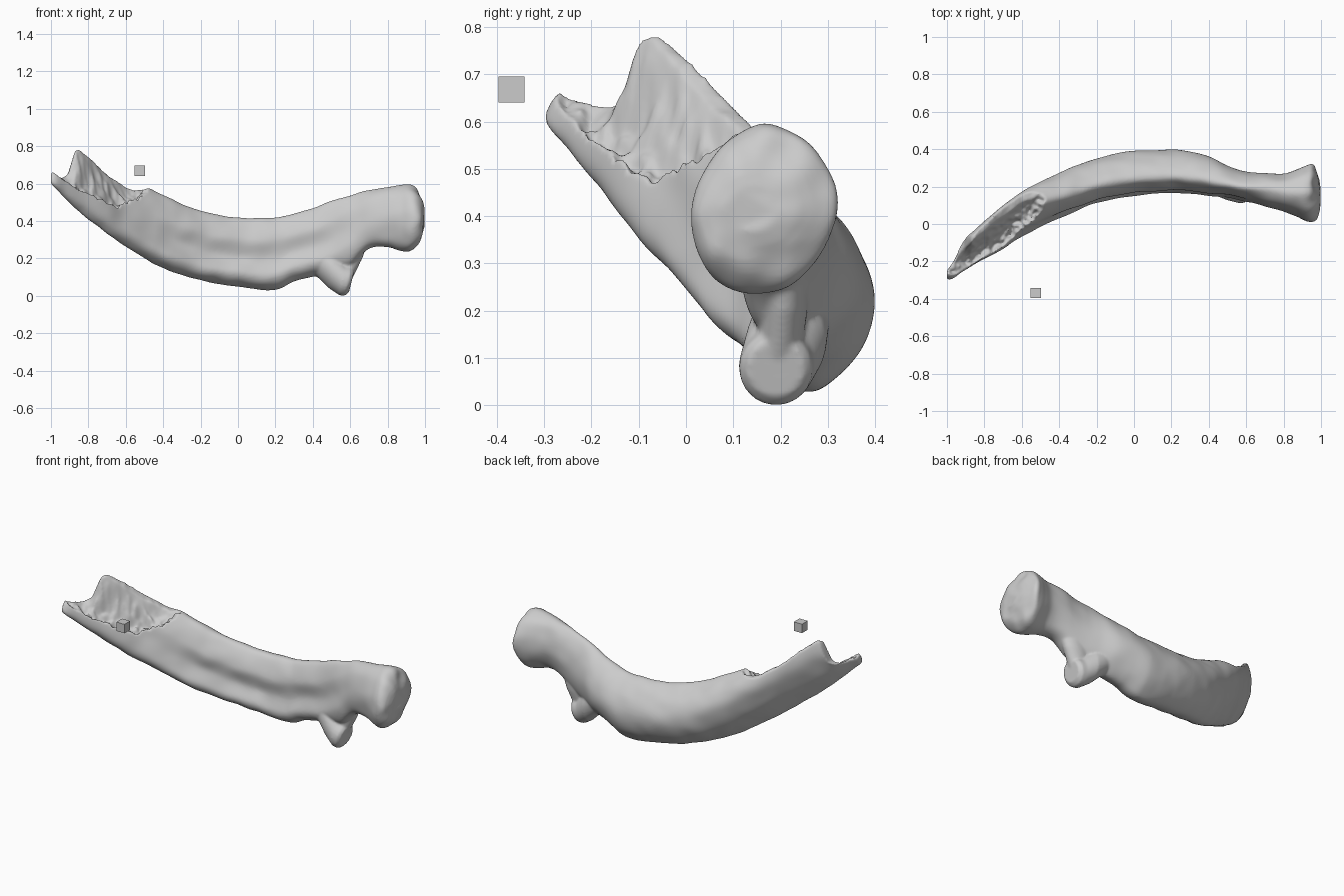
import bpy, bmesh, math
from mathutils import Vector, noise

if "Cube" in bpy.data.objects:
    bpy.data.objects.remove(bpy.data.objects["Cube"])

# Cross-section outlines in a unit box (y, z), clockwise from the underside
MID = [(.5, 0), (.15, .05), (0, .19), (.12, .43), (.08, .7),
       (.3, .97), (.55, .96), (.88, .74), (1, .5), (.88, .22)]
BROKEN = [(.35, 0), (.1, .08), (0, .25), (.1, .5), (.3, .75),
          (.58, .96), (.76, 1), (.95, .85), (.99, .6), (.75, .25)]
NECK = [(.4, 0), (.13, .1), (.01, .35), (.03, .6), (.2, .87),
        (.5, 1), (.8, .9), (.97, .65), (.97, .38), (.75, .08)]

# Stations along the rib: x, y min, y max, z min, z max
STATIONS = [
    (-1.0, -.30, -.25, .595, .66), (-.97, -.295, -.20, .565, .70),
    (-.92, -.26, -.10, .515, .77), (-.85, -.215, -.03, .45, .80),
    (-.7, -.135, .10, .335, .71), (-.6, -.07, .17, .265, .645),
    (-.4, .03, .275, .15, .54), (-.2, .11, .35, .085, .455),
    (0, .15, .39, .05, .42), (.2, .163, .397, .035, .42),
    (.3, .16, .385, .08, .44), (.4, .15, .36, .105, .47),
    (.5, .14, .313, .12, .51), (.6, .12, .28, .16, .54),
    (.7, .095, .275, .25, .565), (.8, .067, .27, .26, .58),
    (.87, .04, .292, .24, .592), (.92, .015, .315, .236, .594),
    (.955, .01, .322, .26, .575), (.985, .03, .27, .31, .52),
    (1.0, .08, .2, .37, .46)]

# Height of the broken rim: front wall and back wall, (x, z)
FRONT_RIM = [(-1, .655), (-.95, .645), (-.85, .585), (-.75, .55), (-.65, .505),
             (-.6, .55), (-.5, .585), (-.42, .7)]
BACK_RIM = [(-1, .655), (-.94, .63), (-.91, .65), (-.87, .775), (-.85, .78), (-.78, .72),
            (-.7, .645), (-.6, .575), (-.55, .56), (-.45, .58), (-.4, .7)]


def hermite(table, x):
    """Smooth lookup of every column of a table keyed on its first column."""
    n = len(table)
    i = max(0, min(n - 2, sum(r[0] <= x for r in table) - 1))

    def slope(k, c):
        a, b = table[max(k - 1, 0)], table[min(k + 1, n - 1)]
        return (b[c] - a[c]) / (b[0] - a[0])
    a, b = table[i], table[i + 1]
    h = b[0] - a[0]
    t = (x - a[0]) / h
    return [a[c] * (2*t**3 - 3*t*t + 1) + b[c] * (3*t*t - 2*t**3)
            + h * slope(i, c) * (t**3 - 2*t*t + t) + h * slope(i + 1, c) * (t**3 - t*t)
            for c in range(1, len(a))]


def linear(table, x):
    for a, b in zip(table, table[1:]):
        if x <= b[0]:
            return a[1] + (b[1] - a[1]) * (x - a[0]) / (b[0] - a[0])
    return table[-1][1]


def closed_curve(points, count):
    """Sample a closed Catmull-Rom curve."""
    n, out = len(points), []
    for k in range(count):
        s = k * n / count
        i, t = int(s), s - int(s)
        p = [Vector(points[(i + d) % n]) for d in (-1, 0, 1, 2)]
        out.append(.5 * (2*p[1] + (p[2] - p[0])*t + (2*p[0] - 5*p[1] + 4*p[2] - p[3])*t*t
                         + (3*p[1] - p[0] - 3*p[2] + p[3])*t**3))
    return out


def smoothstep(a, b, x):
    t = max(0, min(1, (x - a) / (b - a)))
    return t * t * (3 - 2 * t)


def skin(bm, rings):
    """Bridge rings of points into a capped tube."""
    loops = [[bm.verts.new(p) for p in ring] for ring in rings]
    for a, b in zip(loops, loops[1:]):
        for k in range(len(a)):
            j = (k + 1) % len(a)
            bm.faces.new((a[k], a[j], b[j], b[k]))
    bm.faces.new(loops[0][::-1])
    bm.faces.new(loops[-1])


bm = bmesh.new()

# Shaft, neck and head as one loft, with the rough broken opening at the left
SIDES, STEPS = 90, 260
shapes = [closed_curve(p, SIDES) for p in (MID, BROKEN, NECK)]
rings = []
for s in range(STEPS + 1):
    x = -1 + 2 * s / STEPS
    y0, y1, z0, z1 = hermite(STATIONS, x)
    wb, wc = smoothstep(-.2, -.8, x), smoothstep(.4, .75, x)
    ring = []
    for m, b, c in zip(*shapes):
        u = m * (1 - wb - wc) + b * wb + c * wc
        p = Vector((x, y0 + u.x * (y1 - y0), z0 + u.y * (z1 - z0)))
        if x < -.42:
            t = max(0, min(1, u.x))
            front, back = linear(FRONT_RIM, x), linear(BACK_RIM, x)
            middle = math.sin(math.pi * min(1, t / .75))
            rough = .02 * noise.noise(p * 22) + .035 * noise.noise(Vector((x, p.y, 0)) * 42)
            dip = .075 * middle * smoothstep(-.43, -.6, x) * smoothstep(-1, -.85, x)
            rim = front + (back - front) * smoothstep(.1, .74, t) - dip + rough * (.15 + middle)
            floor = z0 + .035 + (z1 - z0) * max(0, t - .45) * .5
            p.z = min(p.z, max(rim, floor))
        # Uneven bone surface, lumpier over the head
        p.y += .006 * noise.noise(p * 9)
        p.z += .004 * noise.noise(p * 12 + Vector((5, 5, 5)))
        head = smoothstep(.85, .95, x)
        p.x += .012 * head * (noise.noise(Vector((p.y, p.z, 1)) * 14) - .3)
        ring.append(p)
    rings.append(ring)
skin(bm, rings)

# Tubercle knob under the neck: x, y, z, y radius, z radius, lean
knob = [(.33, .25, .23, .05, .07, 0), (.43, .23, .195, .075, .1, 0),
        (.5, .212, .135, .085, .098, .1), (.56, .192, .084, .08, .082, .2),
        (.59, .19, .077, .077, .077, .25), (.608, .19, .078, .06, .06, .25)]
circle = [(math.cos(a), math.sin(a)) for a in (k * math.tau / 32 for k in range(32))]
skin(bm, [[(x + rz * s * lean, y + ry * c, z + rz * s) for c, s in circle]
          for x, y, z, ry, rz, lean in knob])
# Web joining the knob to the neck: x, y, z, x radius, y radius
web = [(.555, .19, .06, .04, .05), (.565, .2, .14, .07, .048),
       (.575, .205, .2, .09, .052), (.6, .2, .3, .1, .06)]
skin(bm, [[(x + rx * c, y + ry * s, z) for c, s in circle] for x, y, z, rx, ry in web])
bmesh.ops.recalc_face_normals(bm, faces=bm.faces)

mesh = bpy.data.meshes.new("rib_bone")
bm.to_mesh(mesh)
bm.free()
rib = bpy.data.objects.new("rib_bone", mesh)
bpy.context.collection.objects.link(rib)

# Fuse the parts and soften the joins
remesh = rib.modifiers.new("fuse", 'REMESH')
remesh.mode = 'VOXEL'
remesh.voxel_size = .007
remesh.use_smooth_shade = True
soften = rib.modifiers.new("soften", 'SMOOTH')
soften.factor = .5
soften.iterations = 4

# Small reference cube beside the broken end
bpy.ops.mesh.primitive_cube_add(size=.055, location=(-.525, -.369, .668))
bpy.context.object.name = "reference_cube"
